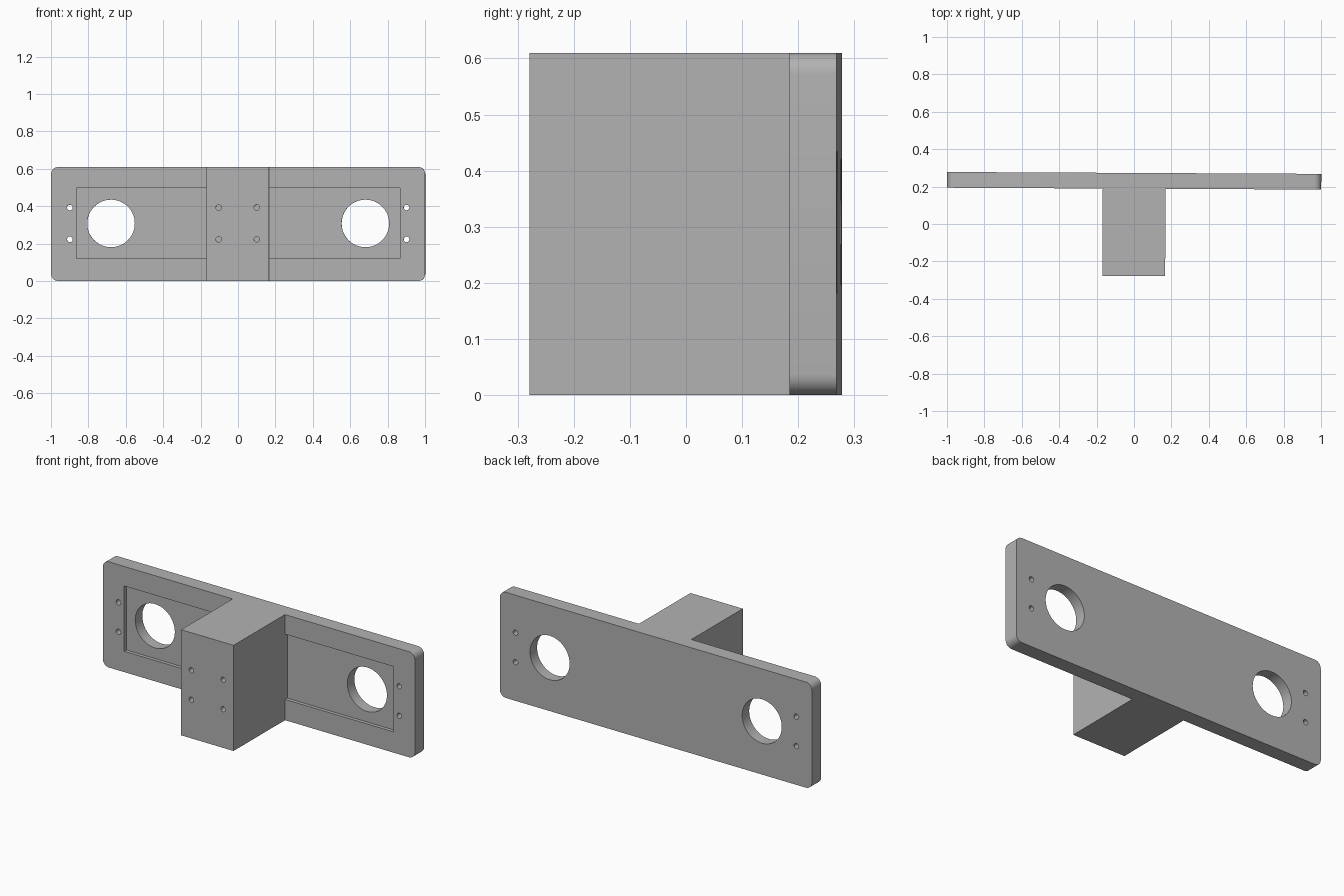
import bpy, bmesh, math
from mathutils import Matrix, Vector

if "Cube" in bpy.data.objects:
    bpy.data.objects.remove(bpy.data.objects["Cube"], do_unlink=True)

H = 0.61            # overall height
BACK, FACE, NOSE = 0.273, 0.189, -0.278   # y of plate back, plate front, block front
RECESS = 0.02

grey = bpy.data.materials.new("plain_grey")
grey.use_nodes = True
grey.diffuse_color = (0.448, 0.448, 0.448, 1)
grey.node_tree.nodes["Principled BSDF"].inputs["Base Color"].default_value = grey.diffuse_color


def make(name, bm):
    mesh = bpy.data.meshes.new(name)
    bmesh.ops.recalc_face_normals(bm, faces=bm.faces)
    bm.to_mesh(mesh)
    bm.free()
    ob = bpy.data.objects.new(name, mesh)
    bpy.context.collection.objects.link(ob)
    mesh.materials.append(grey)
    return ob


def box(name, x, y, z, radius=0):
    """Box from three (low, high) ranges, with optional rounding of its y edges."""
    bm = bmesh.new()
    bmesh.ops.create_cube(bm, size=1)
    for v in bm.verts:
        v.co = Vector(r[0] if c < 0 else r[1] for c, r in zip(v.co, (x, y, z)))
    if radius:
        edges = [e for e in bm.edges if abs(e.verts[0].co.y - e.verts[1].co.y) > 0.01]
        bmesh.ops.bevel(bm, geom=edges, offset=radius, segments=8, profile=0.5, affect='EDGES')
    return make(name, bm)


def drill(name, x, z, radius, y0, y1, sides):
    """Cylinder along y."""
    bm = bmesh.new()
    place = Matrix.Translation((x, (y0 + y1) / 2, z)) @ Matrix.Rotation(math.pi / 2, 4, 'X')
    bmesh.ops.create_cone(bm, cap_ends=True, segments=sides, radius1=radius,
                          radius2=radius, depth=abs(y1 - y0), matrix=place)
    return make(name, bm)


def combine(target, tool, operation):
    mod = target.modifiers.new(operation.lower(), 'BOOLEAN')
    mod.object, mod.operation, mod.solver = tool, operation, 'EXACT'
    bpy.context.view_layer.objects.active = target
    bpy.ops.object.modifier_apply(modifier=mod.name)
    bpy.data.objects.remove(tool, do_unlink=True)


# Rounded back plate with a shallow rectangular recess
bracket = box("mounting_bracket", (-1, 1), (FACE, BACK), (0, H), 0.038)
combine(bracket, box("recess_cutter", (-0.864, 0.864), (FACE - 0.1, FACE + RECESS), (0.12, 0.497)), 'DIFFERENCE')

# Central block standing out of the plate
combine(bracket, box("central_block", (-0.168, 0.168), (NOSE, FACE + 0.05), (0, H)), 'UNION')

# Large openings, plate screw holes and blind block screw holes
for side in (-1, 1):
    combine(bracket, drill("opening_cutter", side * 0.68, 0.308, 0.127, 0, 0.5, 64), 'DIFFERENCE')
    for z in (0.223, 0.393):
        combine(bracket, drill("plate_hole_cutter", side * 0.9, z, 0.015, 0, 0.5, 24), 'DIFFERENCE')
        combine(bracket, drill("block_hole_cutter", side * 0.102, z, 0.015, NOSE - 0.1, NOSE + 0.1, 24), 'DIFFERENCE')

# Slight turn of the whole part about the vertical axis
bracket.data.transform(Matrix.Rotation(-0.005, 4, 'Z'))

bpy.ops.object.select_all(action='DESELECT')
bracket.select_set(True)
bpy.context.view_layer.objects.active = bracket
bpy.ops.object.shade_smooth_by_angle(angle=math.radians(30))
